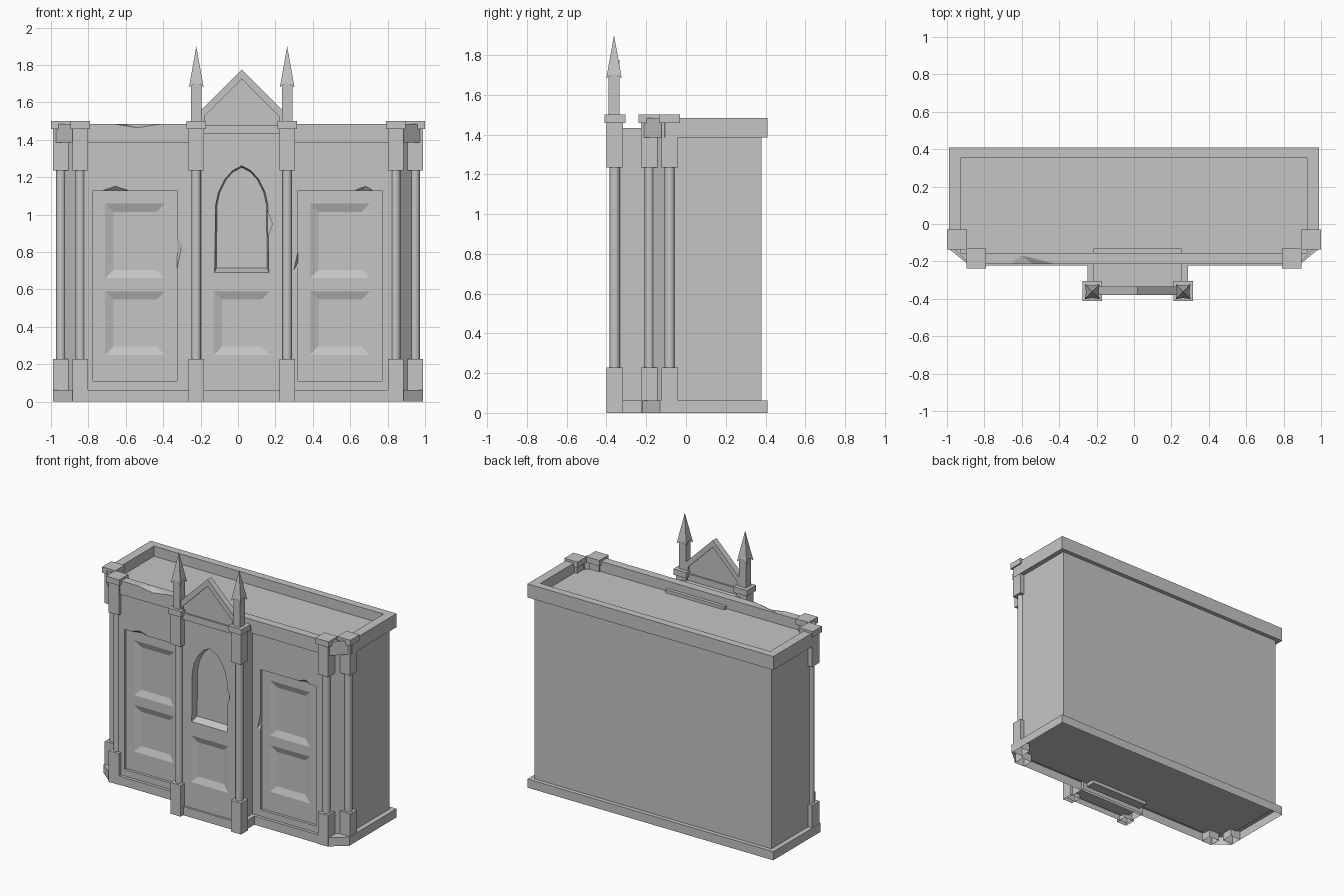
import bpy, bmesh, math

if "Cube" in bpy.data.objects:
    bpy.data.objects.remove(bpy.data.objects["Cube"], do_unlink=True)

stone = bpy.data.materials.new("grey stone")
stone.use_nodes = True
stone.diffuse_color = (0.56, 0.56, 0.56, 1)
stone.node_tree.nodes["Principled BSDF"].inputs["Base Color"].default_value = (0.56, 0.56, 0.56, 1)

MID = 0.02           # centre line of the projecting bay
WALL = -0.20         # front of the main wall
DOOR = -0.18         # front of the sunk doors
BAY = -0.355         # front of the bay wall


def finish(name, bm):
    bmesh.ops.recalc_face_normals(bm, faces=bm.faces)
    mesh = bpy.data.meshes.new(name)
    bm.to_mesh(mesh)
    bm.free()
    mesh.materials.append(stone)
    ob = bpy.data.objects.new(name, mesh)
    bpy.context.collection.objects.link(ob)
    return ob


def loft(name, ring_a, ring_b, hollow=False):
    """Solid between two matching rings of 3D points; hollow leaves the first end open."""
    bm = bmesh.new()
    a = [bm.verts.new(p) for p in ring_a]
    b = [bm.verts.new(p) for p in ring_b]
    if not hollow:
        bm.faces.new(a)
    bm.faces.new(b)
    n = len(a)
    for i in range(n):
        j = (i + 1) % n
        bm.faces.new((a[i], a[j], b[j], b[i]))
    return finish(name, bm)


def upright(name, outline, z0, z1, hollow=False):
    return loft(name, [(x, y, z0) for x, y in outline], [(x, y, z1) for x, y in outline], hollow)


def frontal(name, outline, y0, y1, back=None):
    return loft(name, [(x, y0, z) for x, z in outline], [(x, y1, z) for x, z in back or outline])


def rect(x0, x1, y0, y1):
    return [(x0, y0), (x1, y0), (x1, y1), (x0, y1)]


def footprint(hx, y0, y1, cx, cy):
    """Plan with chamfered front corners."""
    return [(-hx, y1), (-hx, y0 + cy), (-hx + cx, y0), (hx - cx, y0), (hx, y0 + cy), (hx, y1)]


def cut(ob, cutters):
    for c in cutters:
        c.hide_render = True
        m = ob.modifiers.new("cut", "BOOLEAN")
        m.operation = "DIFFERENCE"
        m.solver = "EXACT"
        m.object = c
    graph = bpy.context.evaluated_depsgraph_get()
    mesh = bpy.data.meshes.new_from_object(ob.evaluated_get(graph))
    ob.modifiers.clear()
    ob.data = mesh
    for c in cutters:
        bpy.data.objects.remove(c, do_unlink=True)


def sunk_panel(x, z0, z1, y, w):
    """Cutter with sloping sides that starts slightly in front of the wall."""
    s, d, e = 0.045, 0.017, 0.1
    front = rect(x - w - s * e, x + w + s * e, z0 - s * e, z1 + s * e)
    return frontal("panel_cutter", front, y - d * e, y + d,
                   rect(x - w + s, x + w - s, z0 + s, z1 - s))


def chip(p, tip, q):
    """Broken edge: a triangle that narrows towards the door."""
    mid = ((p[0] + q[0]) / 2, (p[1] + q[1]) / 2)
    inner = (mid[0] * 0.8 + tip[0] * 0.2, mid[1] * 0.8 + tip[1] * 0.2)
    return frontal("chip_cutter", [p, tip, q], WALL - 0.002, DOOR - 0.001, [p, inner, q])


# Main block with recessed doors, sunk panels and chipped door frames
DOORS = (-0.55, 0.545)
body = upright("main_block", footprint(0.955, WALL, 0.38, 0.13, 0.13), 0.055, 1.41)
cut(body, [frontal("door_cutter", rect(x - 0.225, x + 0.225, 0.11, 1.13), WALL - 0.05, DOOR)
           for x in DOORS])
cut(body, [chip((-0.74, 1.125), (-0.66, 1.153), (-0.57, 1.125)),
           chip((0.61, 1.125), (0.68, 1.153), (0.73, 1.125)),
           chip((-0.33, 0.68), (-0.30, 0.83), (-0.33, 0.9)),
           chip((0.325, 0.68), (0.297, 0.70), (0.325, 0.82))])
cut(body, [sunk_panel(x, z0, z1, DOOR, 0.16) for x in DOORS
           for z0, z1 in ((0.25, 0.59), (0.66, 1.06))])

# Parapet rim as an open ring with one broken edge, and a hollow plinth
rim = upright("parapet_rim", footprint(0.99, -0.215, 0.41, 0.11, 0.11), 1.385, 1.484)
cut(rim, [upright("rim_cutter", rect(-0.925, 0.925, -0.155, 0.355), 1.3, 1.6),
          loft("rim_chip_cutter",
               [(-0.70, -0.22, 1.49), (-0.53, -0.22, 1.463), (-0.36, -0.22, 1.49)],
               [(-0.62, -0.172, 1.49), (-0.60, -0.172, 1.482), (-0.54, -0.172, 1.49)])])
upright("plinth", footprint(0.99, -0.222, 0.41, 0.11, 0.09), 0, 0.063, hollow=True)

# Projecting bay with a pointed niche and one sunk panel
bay = upright("bay", rect(MID - 0.237, MID + 0.237, BAY, -0.13), 0.03, 1.432)
half = [(0.145, 0.69), (0.14, 1.05), (0.125, 1.12), (0.09, 1.19), (0.05, 1.235)]
arch = [(MID + x, z) for x, z in half] + [(MID, 1.262)] + [(MID - x, z) for x, z in reversed(half)]
inner_arch = [(MID + (x - MID) * 0.94, 0.715 + (z - 0.69) * 0.94) for x, z in arch]
cut(bay, [frontal("niche_cutter", arch, BAY - 0.002, BAY + 0.05, inner_arch)])
cut(bay, [frontal("niche_chip_cutter", [(MID + 0.13, 1.04), (MID + 0.163, 0.95), (MID + 0.13, 0.86)],
                  BAY - 0.002, BAY + 0.025),
          sunk_panel(MID, 0.25, 0.59, BAY, 0.15)])
upright("bay_plinth", rect(MID - 0.268, MID + 0.268, -0.37, -0.2), 0, 0.063, hollow=True)

# Gable with a sunk field on both faces
gable = frontal("gable", [(MID - 0.22, 1.43), (MID + 0.22, 1.43), (MID + 0.22, 1.557),
                          (MID, 1.775), (MID - 0.22, 1.557)], -0.38, -0.335)
field = [(MID - 0.2, 1.478), (MID + 0.2, 1.478), (MID + 0.2, 1.526), (MID, 1.725), (MID - 0.2, 1.526)]
cut(gable, [frontal("field_cutter", field, y0, y1) for y0, y1 in ((-0.45, -0.368), (-0.347, -0.3))])


# Posts: hollow base block, round shaft, cap block and cap plate
def post(name, x, y):
    def block(part, r, z0, z1, hollow=False):
        return upright(name + part, rect(x - r, x + r, y - r, y + r), z0, z1, hollow)
    block("_base", 0.041, 0, 0.228, hollow=True)
    block("_capital", 0.041, 1.235, 1.46)
    block("_cap_plate", 0.053, 1.458, 1.5)
    bm = bmesh.new()
    bmesh.ops.create_cone(bm, cap_ends=True, segments=16, radius1=0.026, radius2=0.026, depth=1.03)
    bmesh.ops.translate(bm, verts=bm.verts, vec=(x, y, 0.732))
    shaft = finish(name + "_shaft", bm)
    bpy.ops.object.select_all(action="DESELECT")
    shaft.select_set(True)
    bpy.context.view_layer.objects.active = shaft
    bpy.ops.object.shade_smooth_by_angle(angle=math.radians(40))


# Spires: square stem and an arrow-shaped tip with notched lower edges
def spire(name, x, y):
    upright(name + "_stem", rect(x - 0.028, x + 0.028, y - 0.028, y + 0.028), 1.49, 1.71)
    bm = bmesh.new()
    tip = bm.verts.new((x, y, 1.9))
    under = bm.verts.new((x, y, 1.72))
    ring = []
    for i in range(8):
        corner = i % 2 == 0
        a = math.radians(45 + 45 * i)
        r, z = (0.055, 1.682) if corner else (0.034, 1.708)
        ring.append(bm.verts.new((x + r * math.cos(a), y + r * math.sin(a), z)))
    for i in range(8):
        pair = ring[i], ring[(i + 1) % 8]
        bm.faces.new((*pair, tip))
        bm.faces.new((*pair, under))
    finish(name + "_tip", bm)


for side, s in (("right", -1), ("left", 1)):
    post(side + "_corner_post", s * 0.947, -0.082)
    post(side + "_front_post", s * 0.843, -0.185)
    post(side + "_bay_post", MID + s * 0.243, -0.358)
    spire(side + "_spire", MID + s * 0.243, -0.362)
